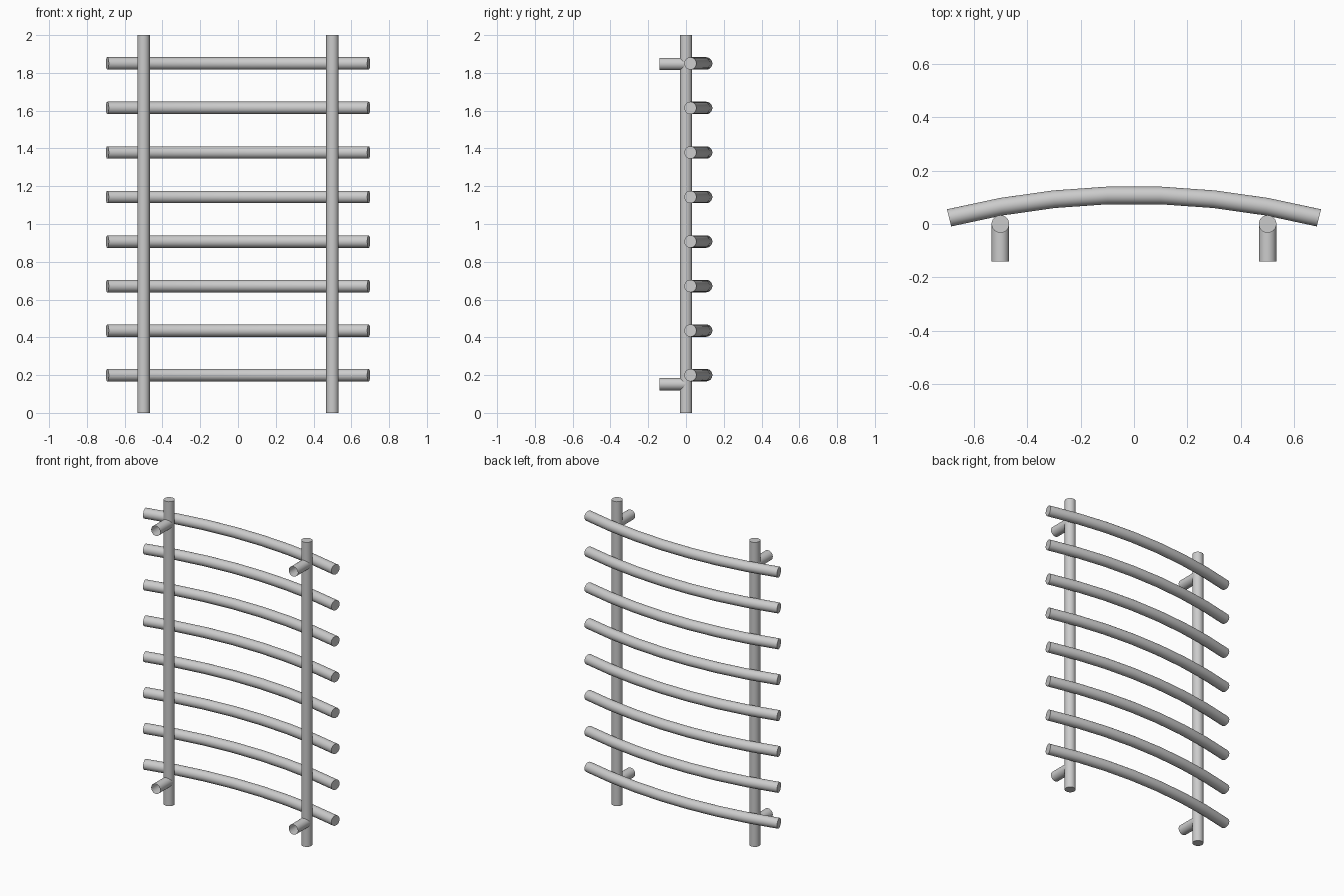
import bpy, bmesh, math
from mathutils import Vector

if "Cube" in bpy.data.objects:
    bpy.data.objects.remove(bpy.data.objects["Cube"])

R = 0.033      # pipe radius
SIDES = 24

def tube(name, pts, side, caps=True):
    """Round pipe through pts; side is a unit vector perpendicular to the path plane."""
    pts = [Vector(p) for p in pts]
    side = Vector(side)
    bm = bmesh.new()
    rings = []
    for i, p in enumerate(pts):
        if len(pts) > 2:      # arc: tangent from the circle it lies on
            t = Vector((ARC_R - APEX + p.y, -p.x, 0)).normalized()
        else:
            t = (pts[1] - pts[0]).normalized()
        other = t.cross(side)
        rings.append([bm.verts.new(p + R * (math.cos(a) * side + math.sin(a) * other))
                      for a in (2 * math.pi * k / SIDES for k in range(SIDES))])
    for a, b in zip(rings, rings[1:]):
        for k in range(SIDES):
            n = (k + 1) % SIDES
            bm.faces.new((a[k], a[n], b[n], b[k]))
    if caps:
        bm.faces.new(rings[0])
        bm.faces.new(rings[-1])
    bmesh.ops.recalc_face_normals(bm, faces=bm.faces[:])
    me = bpy.data.meshes.new(name)
    bm.to_mesh(me)
    bm.free()
    ob = bpy.data.objects.new(name, me)
    bpy.context.collection.objects.link(ob)
    bpy.ops.object.select_all(action='DESELECT')
    ob.select_set(True)
    bpy.context.view_layer.objects.active = ob
    bpy.ops.object.shade_smooth_by_angle(angle=math.radians(30))
    return ob

# Shallow arc shared by all rungs, seven straight segments
ARC_R, APEX = 2.843, 0.1085
HALF = math.asin(0.692 / ARC_R)
angles = [HALF * (2 * i / 7 - 1) for i in range(8)]

# Curved rungs
for i in range(8):
    z = 0.2 + i * 1.65 / 7
    tube("rung", [(ARC_R * math.sin(a), APEX - ARC_R * (1 - math.cos(a)), z)
                  for a in angles], (0, 0, 1))

for x in (-0.5, 0.5):
    # Uprights
    tube("upright", [(x, 0, 0), (x, 0, 2)], (1, 0, 0))
    # Open-ended wall brackets
    for z in (0.152, 1.847):
        tube("wall_bracket", [(x, 0, z), (x, -0.14, z)], (0, 0, 1), caps=False)
